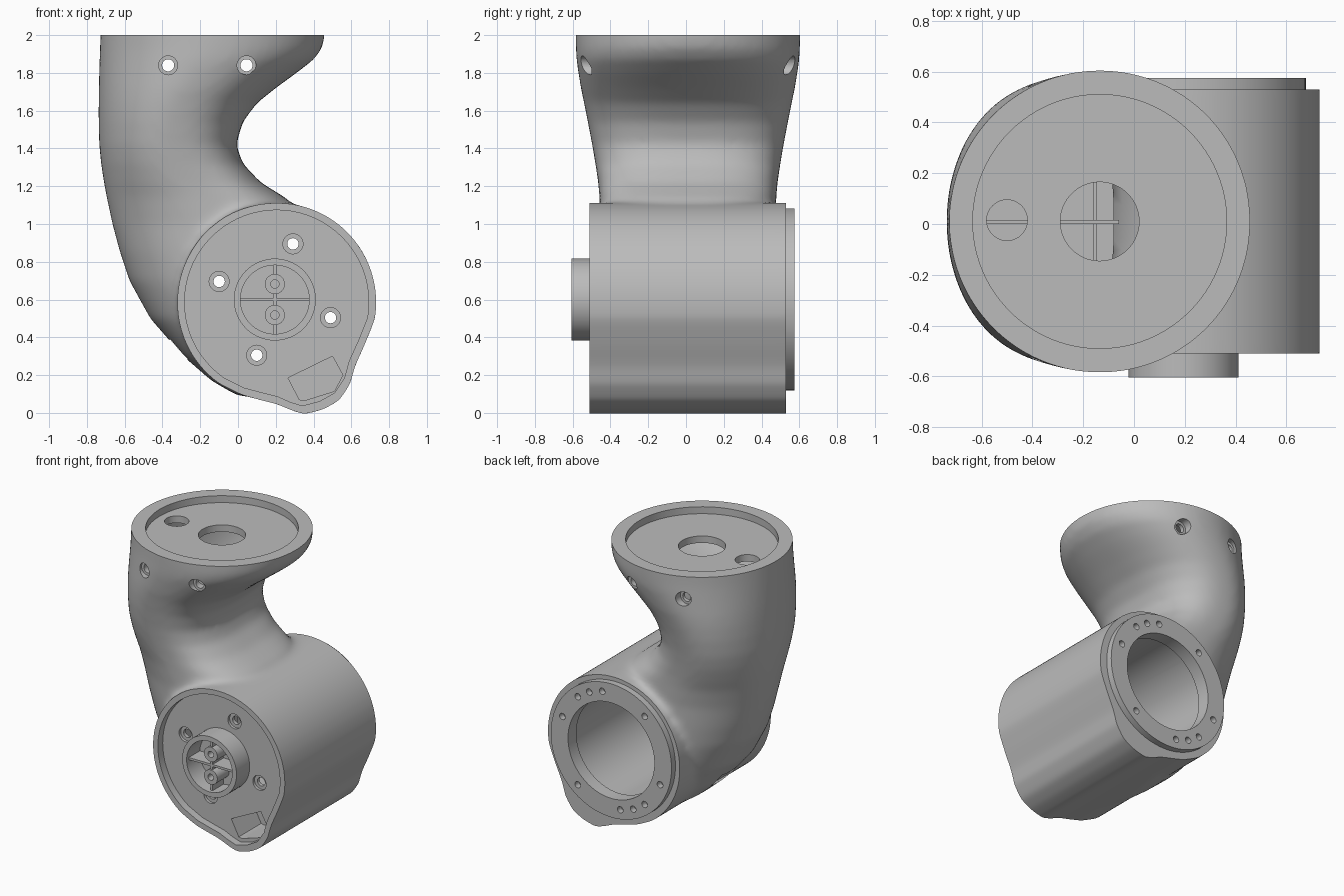
import bpy, bmesh, math
from mathutils import Matrix, Vector

if "Cube" in bpy.data.objects:
    bpy.data.objects.remove(bpy.data.objects["Cube"])

grey = bpy.data.materials.new("grey")
grey.diffuse_color = (0.5, 0.5, 0.5, 1)
grey.use_nodes = True
grey.node_tree.nodes["Principled BSDF"].inputs["Base Color"].default_value = grey.diffuse_color


def make(name, bm):
    bmesh.ops.recalc_face_normals(bm, faces=bm.faces[:])
    me = bpy.data.meshes.new(name)
    bm.to_mesh(me)
    bm.free()
    me.materials.append(grey)
    ob = bpy.data.objects.new(name, me)
    bpy.context.collection.objects.link(ob)
    return ob


def loft(bm, rings):
    """Closed skin through a list of equal point rings."""
    vs = [[bm.verts.new(p) for p in r] for r in rings]
    n = len(vs[0])
    for a, b in zip(vs, vs[1:]):
        for i in range(n):
            j = (i + 1) % n
            bm.faces.new((a[i], a[j], b[j], b[i]))
    bm.faces.new(vs[0][::-1])
    bm.faces.new(vs[-1])


def prism(bm, pts, y0, y1):
    loft(bm, [[(x, y, z) for x, z in pts] for y in (y0, y1)])


def circle(cx, cz, r, n=32):
    return [(cx + r * math.cos(2 * math.pi * i / n),
             cz + r * math.sin(2 * math.pi * i / n)) for i in range(n)]


def post(bm, cx, cy, r, z0, z1, n=64):
    loft(bm, [[(x, y, z) for x, y in circle(cx, cy, r, n)] for z in (z0, z1)])


def box(bm, lo, hi, tilt=0):
    lo, hi = Vector(lo), Vector(hi)
    m = (Matrix.Translation((lo + hi) / 2) @ Matrix.Rotation(tilt, 4, 'Y')
         @ Matrix.Diagonal((*(hi - lo), 1)))
    bmesh.ops.create_cube(bm, size=1, matrix=m)


def tube(bm, cx, cz, ro, ri, y0, y1, n=64):
    rings = [[bm.verts.new((x, y, z)) for x, z in circle(cx, cz, r, n)]
             for r, y in ((ro, y0), (ro, y1), (ri, y1), (ri, y0))]
    for k in range(4):
        a, b = rings[k], rings[(k + 1) % 4]
        for i in range(n):
            j = (i + 1) % n
            bm.faces.new((a[i], a[j], b[j], b[i]))


def apply(ob, kind, **props):
    mod = ob.modifiers.new(kind, kind)
    for k, v in props.items():
        setattr(mod, k, v)
    bpy.context.view_layer.objects.active = ob
    bpy.ops.object.modifier_apply(modifier=mod.name)


def combine(ob, bm, op='DIFFERENCE'):
    tool = make("cutter", bm)
    tool.hide_render = True
    apply(ob, 'BOOLEAN', operation=op, solver='EXACT', object=tool)
    bpy.data.objects.remove(tool)


def smooth(ob):
    bpy.ops.object.select_all(action='DESELECT')
    ob.select_set(True)
    bpy.context.view_layer.objects.active = ob
    bpy.ops.object.shade_smooth_by_angle(angle=math.radians(35))


# Arm sections: height, left x, right x, half width in y
ARM = [(2.08, -.725, .46, .595), (2.0, -.728, .46, .595), (1.93, -.731, .445, .593),
       (1.87, -.733, .40, .59), (1.8, -.735, .31, .58), (1.72, -.737, .20, .567),
       (1.64, -.738, .10, .55), (1.54, -.738, .025, .53), (1.42, -.735, -.01, .507),
       (1.32, -.725, .025, .49), (1.22, -.71, .12, .475), (1.14, -.695, .25, .468),
       (1.0, -.665, .40, .465), (.85, -.625, .45, .47), (.7, -.575, .5, .475),
       (.5, -.465, .5, .48), (.3, -.29, .45, .48), (.17, -.14, .4, .48), (.09, .0, .3, .47)]


def arm_rings(rows, inset=0.0):
    rings = []
    for z, l, r, w in rows:
        cx, a, b = (l + r) / 2, (r - l) / 2 - inset, w - inset
        e = 2 / (2 + .8 * min(1, max(0, (2 - z) / .6)))  # squarer inner side
        ring = []
        for i in range(80):
            t = 2 * math.pi * i / 80
            c, s = math.cos(t), math.sin(t)
            if c > 0:
                c, s = c ** e, math.copysign(abs(s) ** e, s)
            ring.append((cx + a * c, .01 + b * s, z))
        rings.append(ring)
    return rings


# Drum outline: round with a lobe at the bottom
DRUM = [(.205 + .527 * math.cos(math.radians(t)), .585 + .527 * math.sin(math.radians(t)))
        for t in range(-10, 236, 5)]
DRUM += [(.02, .095), (.12, .068), (.21, .046), (.28, .015), (.35, -.008), (.45, .018),
         (.535, .065), (.592, .15), (.62, .25), (.67, .36)]
CX, CZ = .195, .6

# Body: arm and drum blended into one skin
bm = bmesh.new()
loft(bm, arm_rings(ARM))
body = make("elbow_body", bm)
bm = bmesh.new()
prism(bm, DRUM, -.58, .6)
combine(body, bm, 'UNION')
apply(body, 'REMESH', mode='VOXEL', voxel_size=.022)
apply(body, 'SMOOTH', factor=.5, iterations=10)

# Flat ends of drum and arm
bm = bmesh.new()
box(bm, (-1, -1, -.5), (1, -.51, 1.3))
box(bm, (-1, .53, -.5), (1, 1, 1.35))
box(bm, (-1, -1, 2), (1, 1, 2.5))
combine(body, bm)

# Front recess, rear bore, top recess and hollow arm
bm = bmesh.new()
prism(bm, [(.2 + (x - .2) * .925, .6 + (z - .6) * .925) for x, z in DRUM], -.7, -.455)
prism(bm, circle(CX, CZ, .36, 64), -.41, .8)
post(bm, -.135, .01, .5, 1.95, 2.2, 96)
loft(bm, arm_rings([(1.9, -.734, .44, .585)] + [r for r in ARM if 1.05 < r[0] < 1.85], .07))
combine(body, bm)

SCREWS = [(CX + .31 * math.cos(math.radians(t)), CZ + .31 * math.sin(math.radians(t)))
          for t in (72, 162, 252, 342)]
SIDE_HOLES = [(-.37, 1.84), (.045, 1.84)]

# Screw counterbores, cable holes, lobe pocket and side slot
bm = bmesh.new()
for x, z in SCREWS:
    prism(bm, circle(x, z, .053), -.6, -.435)
for x, z in SIDE_HOLES:
    prism(bm, circle(x, z, .05), -.8, -.5)
    prism(bm, circle(x, z, .05), .52, .8)
post(bm, -.135, .01, .155, 1.8, 2.1)
post(bm, -.5, .015, .08, 1.8, 2.1)
prism(bm, [(.265, .185), (.5, .3), (.555, .2), (.51, .115), (.35, .065), (.325, .07)], -.6, -.2)
box(bm, (-.385, -.1, .32), (-.245, .1, .35), math.radians(50))
combine(body, bm)

# Through holes
bm = bmesh.new()
for x, z in SCREWS:
    prism(bm, circle(x, z, .03), -.6, -.38)
for x, z in SIDE_HOLES:
    prism(bm, circle(x, z, .032), -.8, .8)
combine(body, bm)
smooth(body)

# Rear flange with screw holes
bm = bmesh.new()
tube(bm, CX, CZ, .482, .345, .48, .575, 96)
flange = make("rear_flange", bm)
bm = bmesh.new()
for t in (20, 50, 65, 80, 130, 200, 230, 245, 260, 310):
    a = math.radians(t)
    prism(bm, circle(CX + .415 * math.cos(a), CZ + .415 * math.sin(a), .023, 20), .5, .7)
combine(flange, bm)
smooth(flange)

# Front hub: collar, cross ribs and two bosses
bm = bmesh.new()
tube(bm, CX, CZ, .217, .182, -.605, -.44)
hub = make("hub_collar", bm)
smooth(hub)
bm = bmesh.new()
box(bm, (CX - .19, -.58, CZ - .008), (CX + .19, -.44, CZ + .008))
for s in (-1, 1):
    z0, z1 = sorted((CZ + s * .13, CZ + s * .19))
    box(bm, (CX - .008, -.58, z0), (CX + .008, -.44, z1))
    z0, z1 = sorted((CZ, CZ + s * .03))
    box(bm, (CX - .008, -.58, z0), (CX + .008, -.44, z1))
make("hub_ribs", bm)
bm = bmesh.new()
for s in (-1, 1):
    tube(bm, CX, CZ + s * .082, .053, .022, -.59, -.44, 32)
smooth(make("hub_bosses", bm))

# Stiffening ribs inside bore and arm
bm = bmesh.new()
box(bm, (CX - .365, -.42, CZ - .01), (CX + .365, -.3, CZ + .01))
box(bm, (CX - .01, -.42, CZ - .365), (CX + .01, -.3, CZ + .365))
box(bm, (-.64, 0, 1.1), (-.06, .015, 1.6))
box(bm, (-.16, -.4, 1.1), (-.145, .4, 1.5))
make("inner_ribs", bm)
